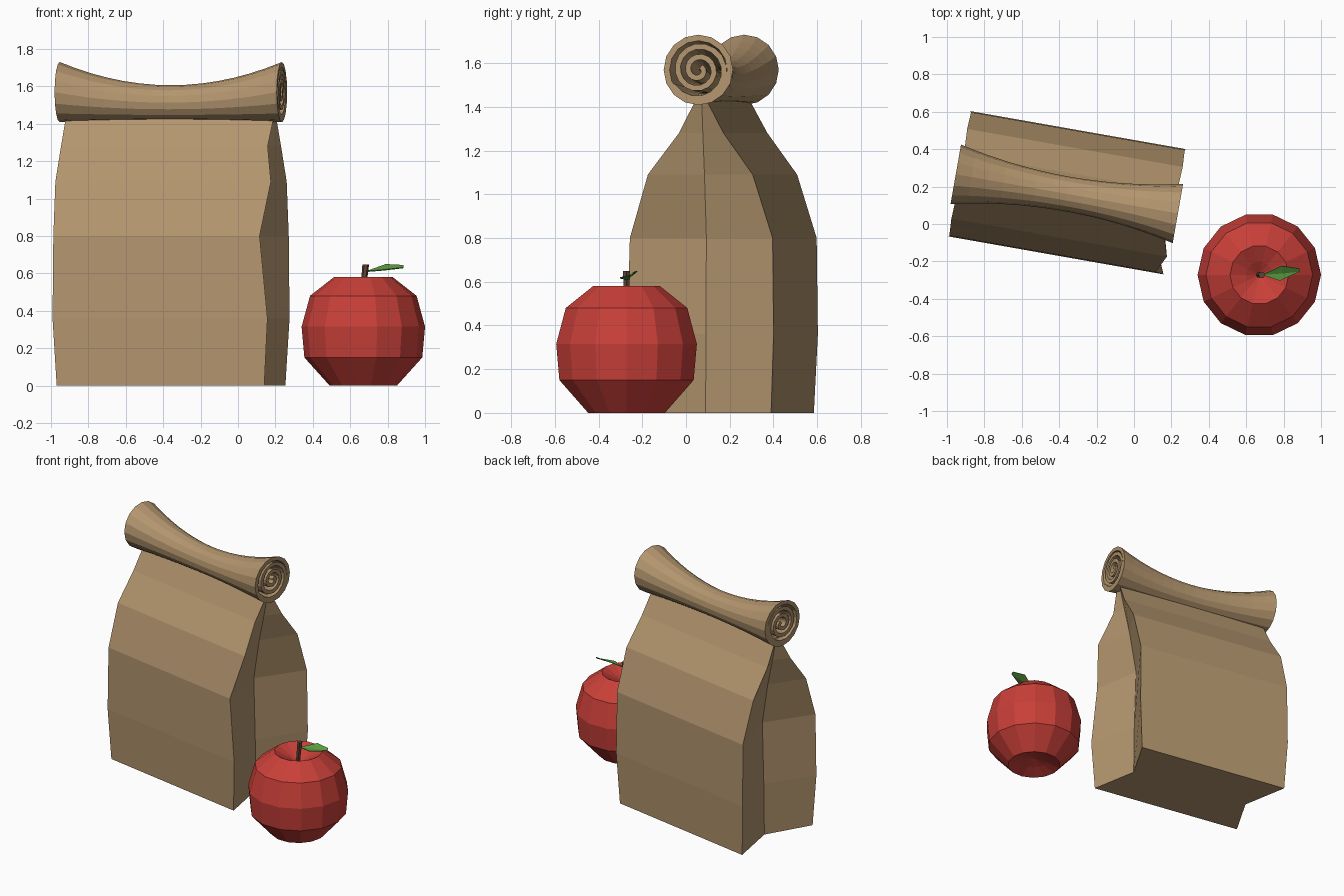
import bpy, bmesh, math
from mathutils import Vector, Matrix

if "Cube" in bpy.data.objects:
    bpy.data.objects.remove(bpy.data.objects["Cube"])


def material(name, rgb):
    m = bpy.data.materials.new(name)
    m.diffuse_color = (*rgb, 1)
    m.use_nodes = True
    m.node_tree.nodes["Principled BSDF"].inputs["Base Color"].default_value = m.diffuse_color
    return m


PAPER = material("kraft paper", (0.45, 0.30, 0.155))
RED = material("apple red", (0.58, 0.05, 0.04))
BROWN = material("stem brown", (0.12, 0.06, 0.035))
GREEN = material("leaf green", (0.10, 0.33, 0.05))


def make(name, verts, faces, mat, matrix=None):
    mesh = bpy.data.meshes.new(name)
    mesh.from_pydata(verts, [], faces)
    bm = bmesh.new()
    bm.from_mesh(mesh)
    bmesh.ops.remove_doubles(bm, verts=bm.verts, dist=1e-5)
    bmesh.ops.recalc_face_normals(bm, faces=bm.faces)
    bm.to_mesh(mesh)
    bm.free()
    mesh.materials.append(mat)
    ob = bpy.data.objects.new(name, mesh)
    bpy.context.collection.objects.link(ob)
    if matrix:
        ob.matrix_world = matrix
    return ob


def loft(name, loops, mat, matrix=None):
    """Skin equal closed loops and cap both ends."""
    n = len(loops[0])
    verts = [v for loop in loops for v in loop]
    faces = [(k * n + i, k * n + (i + 1) % n, (k + 1) * n + (i + 1) % n, (k + 1) * n + i)
             for k in range(len(loops) - 1) for i in range(n)]
    faces += [tuple(range(n)), tuple(range(len(verts) - n, len(verts)))]
    return make(name, verts, faces, mat, matrix)


# Bag frame: turned about z
BAG = Matrix.Translation((-0.358, 0.167, 0)) @ Matrix.Rotation(math.radians(-10), 4, 'Z')

# Bag body: height, width, depth, gusset fold depth, front right corner shift
layers = [(0, 1.127, .65, .12, 0), (.36, 1.167, .68, .145, 0), (.8, 1.16, .67, .155, -.04),
          (1.09, 1.17, .487, .11, 0), (1.28, 1.157, .213, .06, -.035), (1.46, 1.13, .02, .01, 0)]
loops = []
for z, w, d, g, s in layers:
    x, y = w / 2, d / 2
    loops.append([(-x, -y, z), (x + s, -y, z), (x - g, 0, z), (x, y, z), (-x, y, z), (-x + g, 0, z)])
loft("bag_body", loops, PAPER, BAG)


# Rolled top: strips of paper swept along the bag, narrower in the middle
def rolled_strip(name, path, half):
    steps, n = 14, len(path)
    verts, faces = [], []
    for k in range(steps + 1):
        t = 2 * k / steps - 1
        r = 0.093 + 0.068 * t * t
        zc = 1.408 + 0.012 * (1 - t * t) + r
        for a, rad in path:
            for q in (rad, rad - 2 * half):
                verts.append((0.603 * t, -0.006 + r * q * math.cos(a), zc + r * q * math.sin(a)))
    m = 2 * n
    for i in range(n - 1):
        o0, i0, o1, i1 = 2 * i, 2 * i + 1, 2 * i + 2, 2 * i + 3
        for k in range(steps):
            b, c = k * m, (k + 1) * m
            faces += [(b + o0, b + o1, c + o1, c + o0), (b + i0, c + i0, c + i1, b + i1)]
        for e in (0, steps * m):
            faces.append((e + o0, e + i0, e + i1, e + o1))
    if abs(path[0][1] - path[-1][1]) > 1e-3:      # close the free edges of an open strip
        for k in range(steps):
            for p in (0, m - 2):
                b, c = k * m + p, (k + 1) * m + p
                faces.append((b, b + 1, c + 1, c))
    return make(name, verts, faces, PAPER, BAG)


SIDES = 16
rolled_strip("roll_outer", [(2 * math.pi * i / SIDES, 1) for i in range(SIDES + 1)], 0.085)
turns = int(2.6 * SIDES)
rolled_strip("roll_spiral", [(math.radians(-150) + 2 * math.pi * i / SIDES, 0.95 - 0.3 * i / SIDES)
                             for i in range(turns + 1)], 0.08)


# Apple: revolved profile with a dimple at both ends
def ring(r, z, n, c=(0.67, -0.272)):
    return [(c[0] + r * math.cos(2 * math.pi * i / n), c[1] + r * math.sin(2 * math.pi * i / n), z)
            for i in range(n)]


profile = [(.004, .05), (.09, .03), (.18, 0), (.315, .15), (.33, .315), (.285, .48),
           (.157, .58), (.07, .535), (.004, .49)]
loft("apple", [ring(r, z, 14) for r, z in profile], RED)

# Stem: short leaning rod
loft("apple_stem", [ring(.014, .48, 6, (.665, -.272)), ring(.016, .57, 6, (.675, -.272)),
                    ring(.018, .648, 6, (.683, -.272))], BROWN)

# Leaf: folded along the middle
leaf = make("apple_leaf", [(.685, -.272, .612), (.79, -.225, .65), (.885, -.24, .645),
                           (.885, -.255, .632), (.78, -.303, .62), (.79, -.265, .625)],
            [(0, 5, 1), (1, 5, 3, 2), (0, 4, 5), (5, 4, 3)], GREEN)
solid = leaf.modifiers.new("thickness", 'SOLIDIFY')
solid.thickness = 0.005
